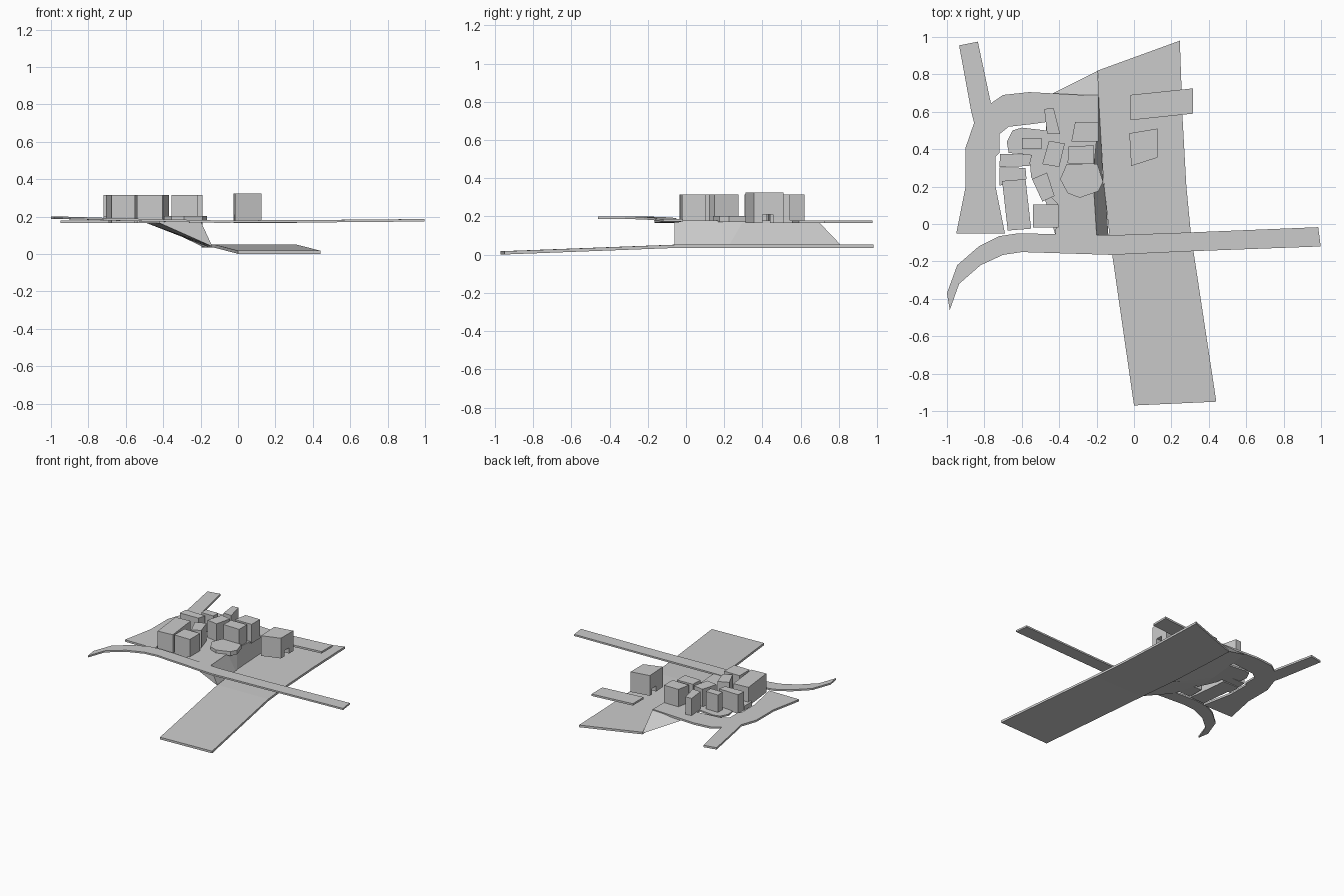
import bpy, bmesh


def finish(name, bm):
    bmesh.ops.recalc_face_normals(bm, faces=bm.faces)
    mesh = bpy.data.meshes.new(name)
    bm.to_mesh(mesh)
    bm.free()
    ob = bpy.data.objects.new(name, mesh)
    bpy.context.collection.objects.link(ob)
    return ob


def prism(name, pts, z0, z1):
    """Vertical prism over a flat outline."""
    bm = bmesh.new()
    low = [bm.verts.new((x, y, z0)) for x, y in pts]
    top = [bm.verts.new((x, y, z1)) for x, y in pts]
    bm.faces.new(low)
    bm.faces.new(top)
    for i in range(len(pts)):
        j = (i + 1) % len(pts)
        bm.faces.new((low[i], low[j], top[j], top[i]))
    return finish(name, bm)


def loft(name, sections):
    """Join matching closed sections and cap both ends."""
    bm = bmesh.new()
    rings = [[bm.verts.new(p) for p in s] for s in sections]
    for a, b in zip(rings, rings[1:]):
        for i in range(len(a)):
            j = (i + 1) % len(a)
            bm.faces.new((a[i], a[j], b[j], b[i]))
    bm.faces.new(rings[0])
    bm.faces.new(rings[-1])
    return finish(name, bm)


def ribbon(name, rows, thick):
    """Thin slab between two edges; row = (x1, y1, x2, y2, top z)."""
    return loft(name, [((a, b, z), (c, d, z), (c, d, z - thick), (a, b, z - thick))
                       for a, b, c, d, z in rows])


# Valley floor, sloping down towards the front
ribbon("valley_floor", [
    (0.0, -0.97, 0.44, -0.95, 0.018), (-0.13, -0.07, 0.305, -0.06, 0.052),
    (-0.165, 0.25, 0.28, 0.2, 0.052), (-0.185, 0.6, 0.26, 0.56, 0.052),
    (-0.195, 0.82, 0.245, 0.98, 0.052)], 0.017)

# Road bridge with curved western end
ribbon("bridge_road", [
    (-1.0, -0.37, -0.985, -0.46, 0.2), (-0.945, -0.22, -0.935, -0.32, 0.2),
    (-0.83, -0.12, -0.82, -0.22, 0.197), (-0.72, -0.065, -0.7, -0.165, 0.193),
    (-0.62, -0.05, -0.6, -0.15, 0.19), (-0.12, -0.06, -0.12, -0.165, 0.18),
    (0.3, -0.045, 0.32, -0.145, 0.181), (0.985, -0.017, 0.998, -0.12, 0.187)], 0.013)

# Cliff: triangular sections with a small fold
cliff = [(-0.06, -0.42, -0.2, -0.06, -0.137), (0.18, -0.49, -0.215, 0.2, -0.155),
         (0.3, -0.49, -0.215, 0.22, -0.165), (0.69, -0.45, -0.19, 0.82, -0.192)]
loft("cliff", [((l, y, 0.166), (r, y, 0.176), (b, yb, 0.04)) for y, l, r, yb, b in cliff])

# Ring road on the plateau
prism("ring_road", [
    (-0.95, -0.05), (-0.9, 0.2), (-0.9, 0.41), (-0.855, 0.54), (-0.87, 0.6),
    (-0.935, 0.955), (-0.835, 0.975), (-0.765, 0.645), (-0.7, 0.69), (-0.56, 0.705),
    (-0.19, 0.685), (-0.19, 0.55), (-0.47, 0.545), (-0.54, 0.535), (-0.67, 0.52),
    (-0.72, 0.48), (-0.72, 0.38), (-0.74, 0.36), (-0.74, 0.2), (-0.69, -0.05)], 0.165, 0.18)

# Village ground
prism("village_ground", [
    (-0.42, -0.055), (-0.41, 0.11), (-0.55, 0.25), (-0.56, 0.37), (-0.67, 0.38),
    (-0.68, 0.44), (-0.65, 0.5), (-0.6, 0.515), (-0.47, 0.5), (-0.47, 0.545),
    (-0.19, 0.55), (-0.215, 0.3), (-0.215, 0.18), (-0.2, -0.06)], 0.166, 0.179)

# Low paved terraces
prism("round_terrace", [
    (-0.36, 0.32), (-0.395, 0.24), (-0.355, 0.165), (-0.29, 0.14),
    (-0.19, 0.175), (-0.165, 0.225), (-0.195, 0.32)], 0.17, 0.203)
prism("west_terrace", [(-0.72, 0.303), (-0.58, 0.3), (-0.575, 0.24), (-0.72, 0.205)], 0.165, 0.2)
prism("east_road", [(-0.02, 0.69), (0.315, 0.725), (0.315, 0.59), (-0.02, 0.555)], 0.165, 0.18)

# Village houses
houses = [
    ((-0.48, 0.615), (-0.43, 0.62), (-0.395, 0.48), (-0.465, 0.485)),
    ((-0.315, 0.545), (-0.19, 0.545), (-0.19, 0.44), (-0.335, 0.44)),
    ((-0.35, 0.415), (-0.215, 0.42), (-0.215, 0.32), (-0.355, 0.325)),
    ((-0.455, 0.445), (-0.37, 0.43), (-0.4, 0.305), (-0.49, 0.32)),
    ((-0.6, 0.46), (-0.495, 0.46), (-0.495, 0.4), (-0.6, 0.4)),
    ((-0.715, 0.375), (-0.545, 0.37), (-0.56, 0.31), (-0.72, 0.305)),
    ((-0.705, 0.23), (-0.58, 0.24), (-0.55, -0.025), (-0.675, -0.035)),
    ((-0.545, 0.24), (-0.465, 0.275), (-0.425, 0.15), (-0.49, 0.12)),
    ((-0.54, 0.105), (-0.405, 0.105), (-0.405, -0.02), (-0.54, -0.02)),
]
for i, pts in enumerate(houses):
    prism(f"house_{i + 1}", pts, 0.167, 0.316)

# Gatehouse with a passage cut through it
gate = prism("gatehouse", [(-0.025, 0.485), (0.125, 0.51), (0.125, 0.355), (-0.015, 0.31)],
             0.165, 0.324)
cutter = prism("passage_cutter", [(-0.1, 0.4), (0.2, 0.4), (0.2, 0.455), (-0.1, 0.455)],
               0.1, 0.21)
cutter.hide_render = True
cutter.hide_viewport = True
mod = gate.modifiers.new("passage", 'BOOLEAN')
mod.operation = 'DIFFERENCE'
mod.solver = 'EXACT'
mod.object = cutter
